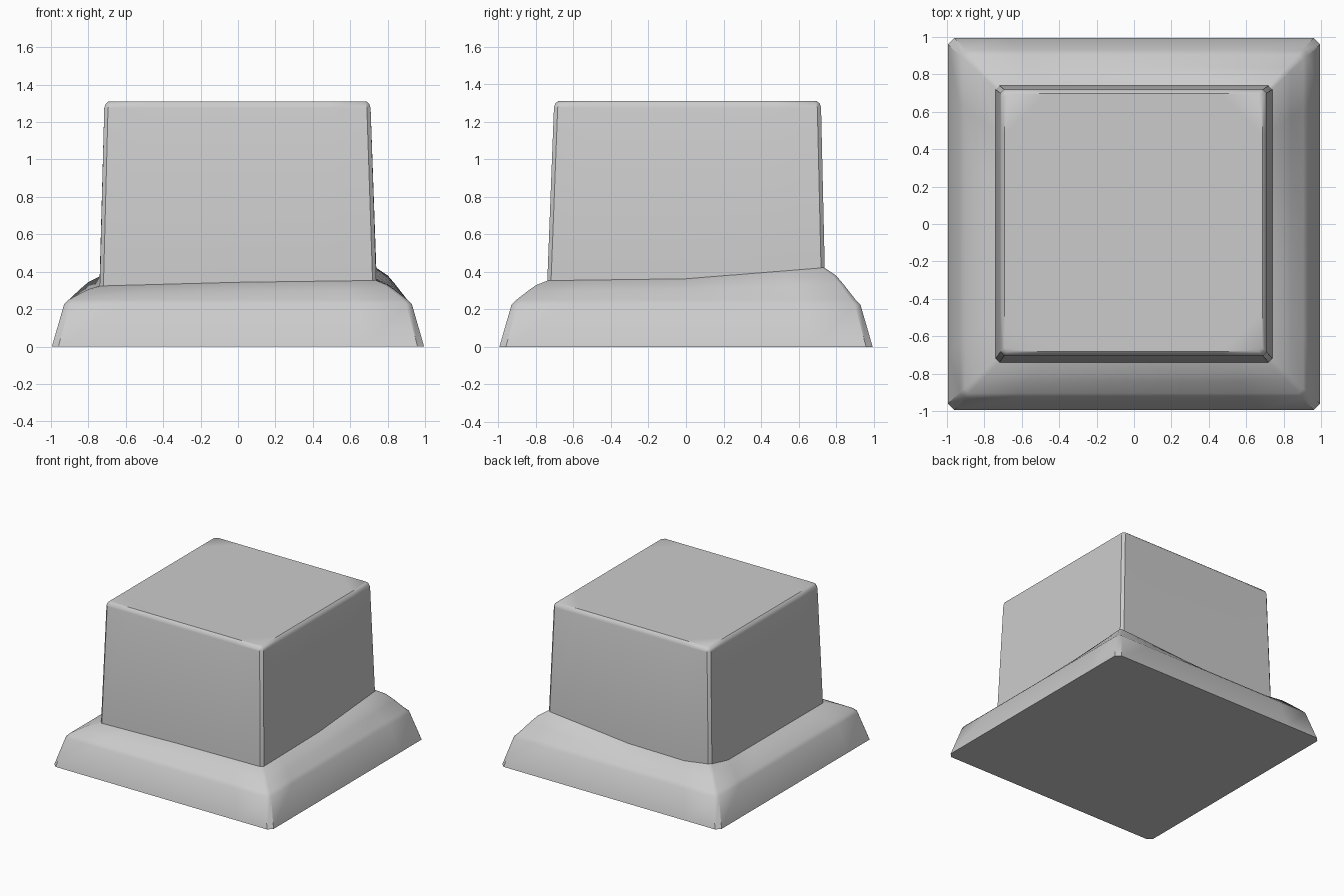
import bpy, bmesh

if "Cube" in bpy.data.objects:
    bpy.data.objects.remove(bpy.data.objects["Cube"])

stone = bpy.data.materials.new("mid grey")
stone.diffuse_color = (0.6, 0.6, 0.6, 1)
stone.use_nodes = True
stone.node_tree.nodes["Principled BSDF"].inputs["Base Color"].default_value = stone.diffuse_color

# Height of the uneven seam along each side, counter-clockwise from front left
SEAM = [
    [(0, .325), (.5, .345), (1, .355)],              # front
    [(0, .355), (.5, .365), (1, .425)],              # right
    [(0, .425), (.5, .352), (.86, .345), (1, .38)],  # back
    [(0, .38), (.16, .327), (1, .325)],              # left
]
CORNERS = [(-1, -1), (1, -1), (1, 1), (-1, 1)]


def seam_height(side, t):
    pts = SEAM[side]
    for (t0, h0), (t1, h1) in zip(pts, pts[1:]):
        if t <= t1:
            return h0 + (h1 - h0) * (t - t0) / (t1 - t0)
    return pts[-1][1]


def square_ring(bm, r, chamfer, z_of, cx=0, cy=0):
    """Chamfered square loop whose height depends on the seam height."""
    c = chamfer / (2 * r)
    ring = []
    for s in range(4):
        (ax, ay), (bx, by) = CORNERS[s], CORNERS[(s + 1) % 4]
        for t in (c, .16, .33, .5, .67, .84, 1 - c):
            x, y = ax + (bx - ax) * t, ay + (by - ay) * t
            ring.append(bm.verts.new((cx + r * x, cy + r * y, z_of(seam_height(s, t)))))
    return ring


def build(name, rings, cap_bottom, cap_top):
    bm = bmesh.new()
    loops = [square_ring(bm, *r) for r in rings]
    n = len(loops[0])
    for a, b in zip(loops, loops[1:]):
        for i in range(n):
            j = (i + 1) % n
            bm.faces.new((a[i], a[j], b[j], b[i]))
    if cap_bottom:
        bm.faces.new(loops[0][::-1])
    if cap_top:
        bm.faces.new(loops[-1])
    bmesh.ops.recalc_face_normals(bm, faces=bm.faces)
    me = bpy.data.meshes.new(name)
    bm.to_mesh(me)
    bm.free()
    me.materials.append(stone)
    ob = bpy.data.objects.new(name, me)
    bpy.context.collection.objects.link(ob)
    bpy.ops.object.select_all(action='DESELECT')
    ob.select_set(True)
    bpy.context.view_layer.objects.active = ob
    bpy.ops.object.shade_smooth_by_angle(angle=0.6)
    return ob


def flat(z):
    return lambda h: z


def slope(t):
    return lambda h: .25 + (h - .25) * t


# Plinth: sloping foot and uneven shoulder rising to the block
build("plinth", [
    (.995, .035, flat(0)),
    (.93, .03, flat(.225)),
    (.905, .025, flat(.25)),
    (.84, .02, slope(.48)),
    (.80, .02, slope(.75)),
    (.735, .015, slope(1)),
], True, False)

# Block: tapered cube with softened top edges
build("block", [
    (.74, .02, lambda h: h - .02),
    (.712, .02, flat(1.275), -.003, .008),
    (.705, .02, flat(1.297), -.003, .008),
    (.69, .02, flat(1.31), -.003, .008),
], False, True)
